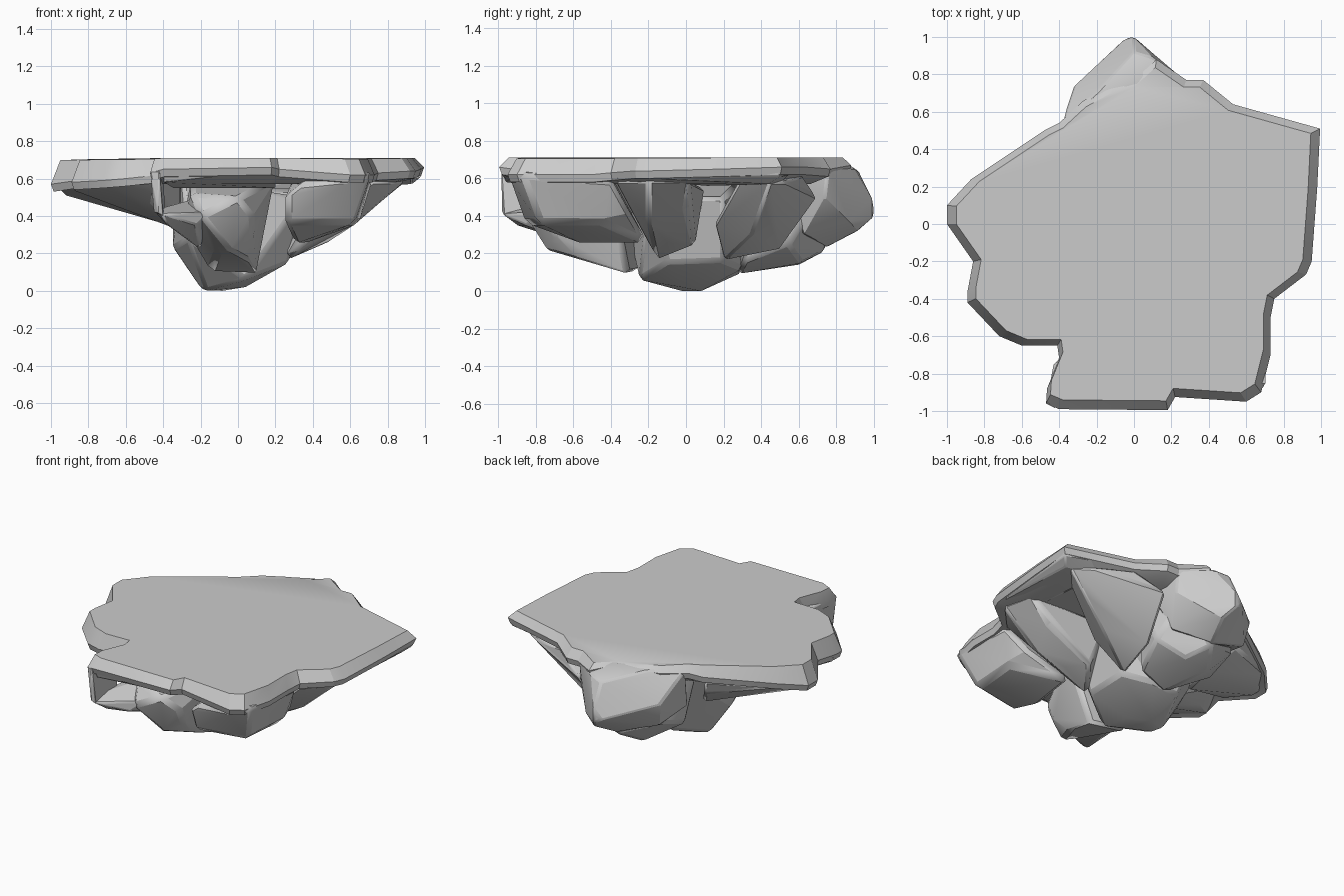
import bpy, bmesh

def finish(name, bm, bevel=0.0):
    bmesh.ops.recalc_face_normals(bm, faces=bm.faces[:])
    me = bpy.data.meshes.new(name)
    bm.to_mesh(me)
    bm.free()
    ob = bpy.data.objects.new(name, me)
    bpy.context.collection.objects.link(ob)
    if bevel:
        mod = ob.modifiers.new("worn_edges", 'BEVEL')
        mod.width = bevel
        mod.segments = 1
        mod.limit_method = 'ANGLE'
        mod.angle_limit = 0.5
    bpy.ops.object.select_all(action='DESELECT')
    ob.select_set(True)
    bpy.context.view_layer.objects.active = ob
    bpy.ops.object.shade_smooth_by_angle(angle=0.45)
    return ob

def rock(name, pts, bevel=0.02):
    """Convex boulder from a few corner points."""
    bm = bmesh.new()
    for p in pts:
        bm.verts.new(p)
    res = bmesh.ops.convex_hull(bm, input=bm.verts[:])
    junk = {v for v in res["geom_interior"] + res["geom_unused"] if isinstance(v, bmesh.types.BMVert)}
    bmesh.ops.delete(bm, geom=list(junk), context='VERTS')
    bmesh.ops.dissolve_limit(bm, angle_limit=0.08, verts=bm.verts[:], edges=bm.edges[:])
    finish(name, bm, bevel)

# Flat plateau: x, y, rim height for each outline point
outline = [(.12, .88, .67), (.28, .77, .65), (.37, .77, .65), (.53, .64, .66), (.995, .51, .66),
           (.98, .2, .65), (.95, -.2, .64), (.92, -.27, .64), (.75, -.4, .63), (.73, -.5, .62),
           (.73, -.7, .62), (.68, -.9, .62), (.6, -.95, .62), (.22, -.925, .65), (.18, -.995, .66),
           (-.4, -.99, .65), (-.47, -.96, .63), (-.465, -.88, .63), (-.4, -.72, .62), (-.41, -.65, .62),
           (-.6, -.65, .6), (-.72, -.6, .59), (-.89, -.42, .58), (-.89, -.36, .58), (-.86, -.2, .59),
           (-1, 0, .57), (-1, .1, .57), (-.87, .24, .6), (-.48, .5, .64), (-.4, .54, .66),
           (-.27, .66, .67), (-.12, .74, .69), (0, .77, .70)]
bm = bmesh.new()
rings = []
for scale, z_of in ((.95, lambda z: .66 + .05 * min(1, (z - .3) / .35)), (1, lambda z: z),
                    (.985, lambda z: z - .04), (.86, lambda z: .57)):
    rings.append([bm.verts.new((x * scale, y * scale, z_of(z))) for x, y, z in outline])
n = len(outline)
for a, b in zip(rings, rings[1:]):
    for i in range(n):
        bm.faces.new((a[i], a[(i + 1) % n], b[(i + 1) % n], b[i]))
bm.faces.new(rings[0])
bm.faces.new(rings[-1][::-1])
finish("plateau", bm)

# Central keel hanging to the ground
rock("keel", [(-.2, .03, .01), (-.17, -.04, 0), (-.08, .08, 0), (.04, -.02, .02), (.04, -.25, .06),
              (.27, -.1, .15), (.27, .2, .16), (-.35, 0, .23), (-.35, .12, .32), (-.27, -.3, .28),
              (-.1, .3, .1), (.1, .3, .12), (.35, .2, .5), (.35, -.2, .5), (-.3, -.3, .6), (-.3, .3, .6)])
rock("front_keel", [(-.2, -.86, .4), (0, -.84, .5), (.08, -.7, .3), (-.05, -.75, .22), (.05, -.57, .17),
                    (-.12, -.55, .18), (-.25, -.75, .52), (.1, -.3, .09), (-.15, -.25, .1),
                    (-.25, -.3, .6), (.2, -.4, .6), (.08, -.75, .4), (-.3, -.5, .35)], .025)
# Front corner boulders
rock("front_right_boulder", [(.72, -.5, .6), (.71, -.88, .63), (.6, -.94, .6), (.25, -.9, .5),
                             (.25, -.85, .36), (.62, -.78, .36), (.65, -.45, .36), (.3, -.55, .25),
                             (.35, -.2, .25), (.62, -.3, .42), (.35, -.92, .58), (.72, -.4, .6),
                             (.6, -.9, .66), (.3, -.4, .62)], .03)
rock("front_left_post", [(-.47, -.96, .64), (-.42, -.985, .64), (-.43, -.98, .42), (-.45, -.93, .42),
                         (-.4, -.97, .4), (-.39, -.75, .42), (-.4, -.72, .64), (-.43, -.75, .62)], .005)
rock("front_left_sill", [(-.45, -.93, .43), (-.41, -.98, .41), (-.38, -.9, .35), (-.22, -.85, .35),
                         (-.15, -.8, .42), (-.35, -.6, .34), (-.2, -.5, .22), (-.38, -.6, .45),
                         (-.2, -.5, .5)], .01)
rock("front_lip", [(-.4, -.985, .65), (-.4, -.96, .58), (.18, -.985, .65), (.2, -.93, .61),
                   (-.35, -.7, .55), (.2, -.7, .55), (.2, -.7, .65), (-.35, -.7, .65)], .005)
# Left wing
rock("left_wing_front", [(-.89, -.4, .59), (-.89, -.34, .54), (-.72, -.58, .58), (-.6, -.64, .6),
                         (-.43, -.63, .58), (-.45, -.5, .46), (-.42, -.1, .4), (-.7, -.2, .47),
                         (-.3, -.2, .32), (-.3, -.4, .6), (-.8, -.1, .6), (-.4, 0, .6)])
rock("left_wing_back", [(-.99, 0, .58), (-.99, .1, .58), (-.92, .05, .51), (-.86, .23, .57), (-.84, -.15, .55),
                        (-.6, .1, .45), (-.4, .05, .36), (-.34, .3, .36), (-.48, .48, .6),
                        (-.45, .45, .5), (-.3, .2, .6), (-.4, -.1, .6)])
# Back point
rock("back_point", [(0, 1, .48), (0, 1, .39), (-.05, .99, .42), (.15, .87, .37), (-.32, .74, .5), (-.3, .7, .34),
                    (.05, .92, .32), (0, .75, .23), (.28, .74, .5), (.22, .62, .3), (-.36, .62, .62),
                    (0, .76, .71), (-.2, .7, .69), (.1, .89, .66), (.28, .76, .66), (-.38, .54, .68),
                    (-.37, .5, .42), (.3, .5, .6), (0, .92, .64)], .012)
rock("back_keel", [(0, .75, .22), (-.1, .6, .14), (.1, .62, .15), (-.28, .4, .24), (0, .27, .09),
                   (.2, .3, .15), (.28, .55, .25), (-.28, .62, .32), (-.3, .3, .55), (.3, .4, .55),
                   (-.2, .7, .5), (.2, .7, .5)])
# Right side boulders under the wing
rock("right_back_boulder", [(.52, .62, .62), (.78, .53, .58), (.72, .42, .44), (.55, .35, .3), (.3, .5, .22),
                            (.25, .2, .16), (.33, .7, .5), (.9, .45, .58), (.75, .28, .58), (.45, .15, .35),
                            (.3, .3, .6)])
rock("right_mid_boulder", [(.9, -.2, .59), (.73, -.38, .59), (.65, -.2, .37), (.48, -.1, .26), (.4, .05, .24),
                           (.7, 0, .44), (.25, -.15, .16), (.85, .02, .59), (.3, .1, .55), (.5, -.35, .58)])
rock("right_wing_edge", [(.98, .5, .61), (.99, .5, .66), (.93, .44, .57), (.96, .2, .62), (.93, -.2, .6),
                         (.78, -.38, .6), (.75, .1, .56), (.7, .5, .57), (.8, .55, .62), (.7, -.2, .62)], .008)
